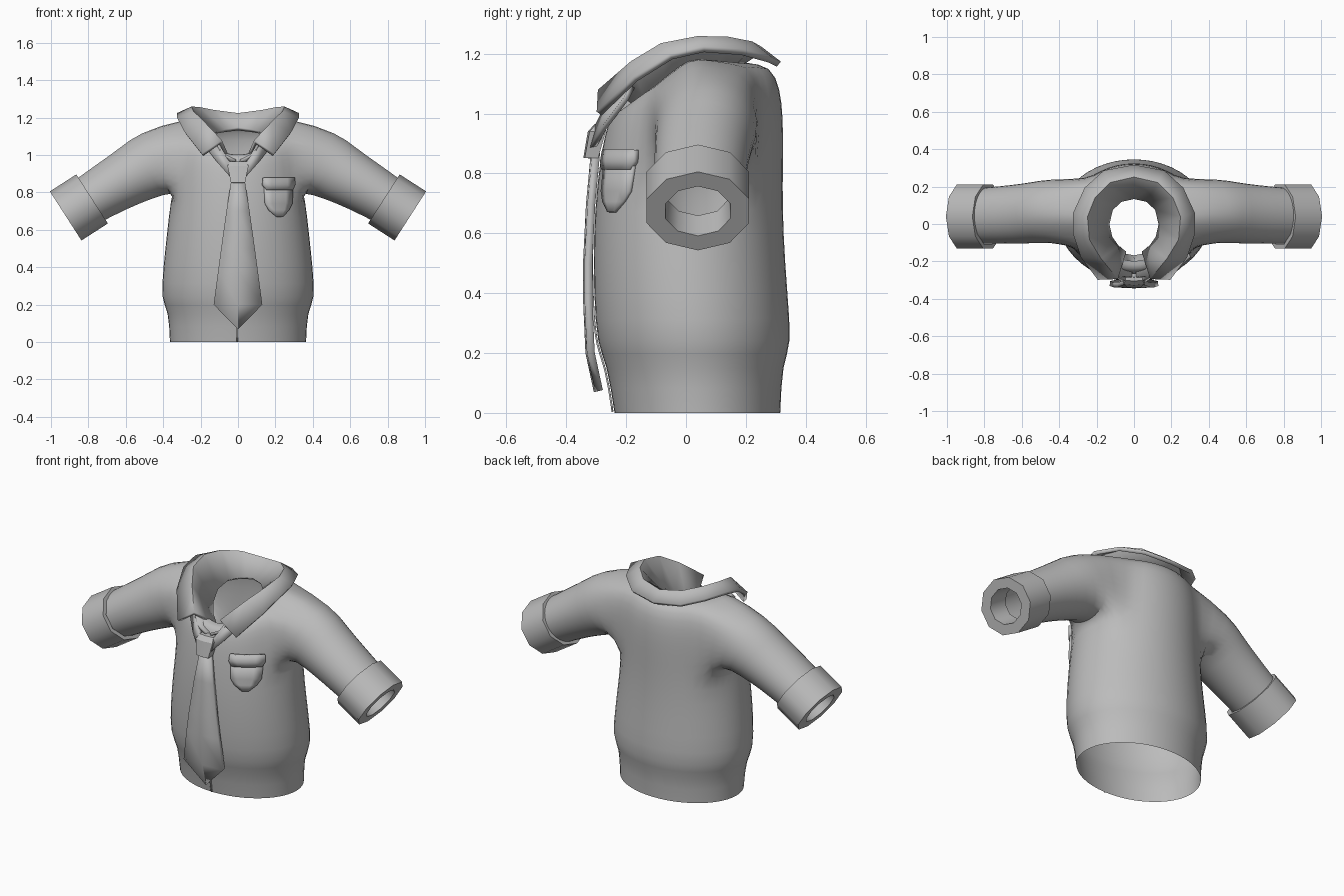
import bpy, bmesh, math
from mathutils import Vector

if "Cube" in bpy.data.objects:
    bpy.data.objects.remove(bpy.data.objects["Cube"])

cloth = bpy.data.materials.new("grey cloth")
cloth.use_nodes = True
GREY = (0.5, 0.5, 0.5, 1)
cloth.diffuse_color = GREY
cloth.node_tree.nodes["Principled BSDF"].inputs["Base Color"].default_value = GREY


def finish(name, bm, angle=40, subsurf=0, thick=0, offset=-1, mirror=False):
    """Turn a bmesh into a shaded object with its modifiers."""
    bmesh.ops.recalc_face_normals(bm, faces=bm.faces)
    me = bpy.data.meshes.new(name)
    bm.to_mesh(me)
    bm.free()
    ob = bpy.data.objects.new(name, me)
    bpy.context.collection.objects.link(ob)
    me.materials.append(cloth)
    bpy.ops.object.select_all(action='DESELECT')
    ob.select_set(True)
    bpy.context.view_layer.objects.active = ob
    bpy.ops.object.shade_smooth_by_angle(angle=math.radians(angle))
    if mirror:
        m = ob.modifiers.new("mirror", 'MIRROR')
        m.use_clip = True
    if thick:
        m = ob.modifiers.new("thickness", 'SOLIDIFY')
        m.thickness, m.offset = thick, offset
    if subsurf:
        m = ob.modifiers.new("smooth", 'SUBSURF')
        m.levels = m.render_levels = subsurf
    return ob


def grid(rows, closed=False):
    """Skin a list of equally long point rows."""
    bm = bmesh.new()
    vs = [[bm.verts.new(p) for p in row] for row in rows]
    n = len(vs[0])
    for a, b in zip(vs, vs[1:]):
        for j in range(n if closed else n - 1):
            k = (j + 1) % n
            bm.faces.new((a[j], a[k], b[k], b[j]))
    return bm


# Shirt body rings: z front, z side, z back, half width, y front, y back
RINGS = [
    (0, 0, 0, .368, -.242, .318), (.17, .17, .17, .375, -.268, .325),
    (.22, .22, .22, .416, -.3, .357), (.4, .4, .4, .404, -.312, .342),
    (.6, .6, .6, .381, -.312, .328), (.74, .76, .76, .364, -.302, .326),
    (.82, .88, .88, .358, -.292, .328), (.9, 1, .99, .35, -.28, .327),
    (.96, 1.11, 1.08, .335, -.265, .318), (1.0, 1.205, 1.16, .29, -.245, .288),
    (1.0, 1.17, 1.17, .2, -.2, .2)]
SEG, LOW, HIGH, FRONT, BACK = 24, 5, 9, -2, 3
# Sleeve rings: centre x, y, z, radius in the front plane, radius in depth
SLEEVE = [(.44, .072, .96, .188, .174), (.54, .06, .905, .164, .166),
          (.66, .05, .84, .148, .16), (.8, .045, .755, .135, .152)]
AXIS = Vector((.84, 0, -.54)).normalized()
UP = Vector((.54, 0, .84)).normalized()

rows = []
for zf, zs, zb, rx, yf, yb in RINGS:
    row = []
    for j in range(SEG):
        a = math.tau * j / SEG
        s = math.sin(a)
        z = zs + s * ((zb - zs) if s > 0 else (zs - zf))
        row.append((rx * math.cos(a), (yf + yb) / 2 + (yb - yf) / 2 * s, z))
    rows.append(row)
bm = grid(rows, closed=True)

# Cut the arm holes and extend each edge loop into a sleeve
path = ([(LOW, j) for j in range(FRONT, BACK)] + [(i, BACK) for i in range(LOW, HIGH)]
        + [(HIGH, j) for j in range(BACK, FRONT, -1)] + [(i, FRONT) for i in range(HIGH, LOW, -1)])
for side in (1, -1):
    col = lambda j: (j if side == 1 else SEG // 2 - j) % SEG
    bm.verts.ensure_lookup_table()
    hole = {bm.verts[i * SEG + col(j)] for i in range(LOW, HIGH + 1) for j in range(FRONT, BACK + 1)}
    last = [bm.verts[i * SEG + col(j)] for i, j in path]
    patch = [f for f in bm.faces if all(v in hole for v in f.verts)]
    bmesh.ops.delete(bm, geom=patch, context='FACES_ONLY')
    for x, y, z, r, ry in SLEEVE:
        ring = []
        for k in range(len(path)):
            a = math.radians(225) + math.tau * k / len(path)
            p = Vector((x, y, z)) + UP * r * math.sin(a)
            ring.append(bm.verts.new((side * p.x, p.y + ry * math.cos(a), p.z)))
        for k in range(len(path)):
            m = (k + 1) % len(path)
            bm.faces.new((last[k], last[m], ring[m], ring[k]))
        last = ring
bmesh.ops.delete(bm, geom=[e for e in bm.edges if not e.link_faces], context='EDGES')
bmesh.ops.delete(bm, geom=[v for v in bm.verts if not v.link_faces], context='VERTS')
body = finish("shirt_body", bm, angle=80, subsurf=1)

# Turned-up cuffs
rows = []
for t, f in [(0, .86), (0, 1), (.168, 1), (.168, .63), (.05, .6)]:
    c = Vector((.78, .04, .765)) + AXIS * t
    ring = []
    for k in range(10):
        a = math.radians(18 + 36 * k)
        ring.append(c + UP * .156 * f * math.sin(a) + Vector((0, .18 * f * math.cos(a), 0)))
    rows.append(ring)
finish("cuffs", grid(rows, closed=True), angle=40, mirror=True)

# Collar: neck edge, fold and outer edge from the back round to the front
COLLAR = [
    [(0, .14, 1.14), (0, .25, 1.213), (0, .31, 1.165)],
    [(.07, .125, 1.13), (.13, .22, 1.23), (.16, .28, 1.18)],
    [(.12, .08, 1.12), (.21, .14, 1.246), (.26, .19, 1.205)],
    [(.14, 0, 1.09), (.25, .04, 1.248), (.32, .06, 1.215)],
    [(.125, -.07, 1.04), (.24, -.08, 1.225), (.32, -.05, 1.19)],
    [(.09, -.12, 1.0), (.18, -.18, 1.165), (.28, -.17, 1.115)],
    [(.05, -.15, .97), (.09, -.29, 1.07), (.19, -.29, 1.0)]]
finish("collar", grid(COLLAR), angle=75, thick=.022, offset=0, mirror=True)
# Collar stand closing at the throat
STAND = [[(.08, -.12, .99), (.12, -.24, 1.08)], [(.05, -.16, .95), (.075, -.28, 1.0)],
         [(0, -.17, .93), (.015, -.285, .97)]]
finish("collar_stand", grid(STAND), thick=.015, offset=0, mirror=True)

# Tie blade: z, half width, y
BLADE = [(.87, .035, -.318), (.7, .062, -.334), (.5, .09, -.344),
         (.38, .106, -.344), (.2, .13, -.336), (.07, .002, -.308)]
rows = [[(-w, y + .005, z), (0, y, z), (w, y + .005, z)] for z, w, y in BLADE]
finish("tie_blade", grid(rows), angle=40, thick=.026)

# Tie knot: z, half width, half depth, centre y
rows = []
for z, w, d, y in [(.85, .002, .002, -.318), (.852, .038, .025, -.318),
                   (.94, .056, .03, -.298), (.965, .045, .02, -.285), (.966, .002, .002, -.285)]:
    rows.append([(-w, y - d * .8, z), (0, y - d, z), (w, y - d * .8, z), (w, y + d, z), (-w, y + d, z)])
finish("tie_knot", grid(rows, closed=True), angle=30)

# Tie band running up under the collar
BAND = [[(.02, -.325, .86), (.02, -.31, .93)], [(.1, -.275, .95), (.085, -.265, 1.02)],
        [(.18, -.2, 1.05), (.15, -.18, 1.09)]]
finish("tie_band", grid(BAND), thick=.02, offset=0, mirror=True)

# Panels that follow the shirt front
bpy.context.view_layer.update()
shirt = body.evaluated_get(bpy.context.evaluated_depsgraph_get())


def panel(name, outline, lift, thick, cols=5):
    rows = []
    for z, x0, x1 in outline:
        row = []
        for j in range(cols):
            x = x0 + (x1 - x0) * j / (cols - 1)
            hit, p, n, i = shirt.ray_cast(Vector((x, -1, z)), Vector((0, 1, 0)))
            row.append((x, (p.y if hit else -.25) - lift, z))
        rows.append(row)
    finish(name, grid(rows), angle=25, thick=thick, offset=0)


panel("pocket_pouch", [(.83, .14, .288), (.74, .145, .285), (.705, .165, .268), (.67, .205, .235)], .005, .02)
panel("pocket_flap", [(.878, .135, .296), (.84, .133, .298), (.812, .15, .285)], .011, .028)
panel("front_placket", [(.004 + .028 * k, -.008, 0) for k in range(30)], .006, .006, 2)
